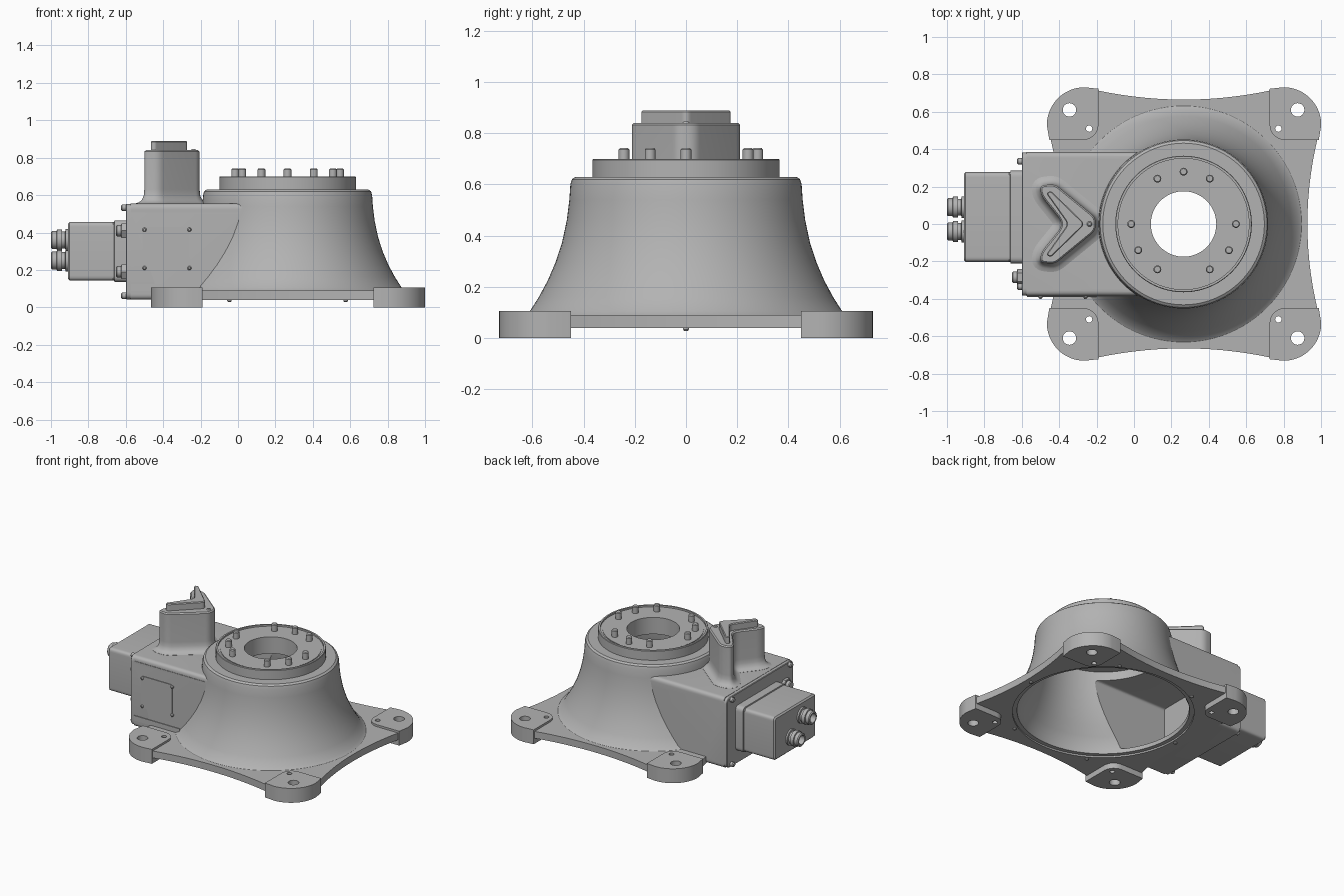
import bpy, bmesh, math
from mathutils import Vector

cube = bpy.data.objects.get("Cube")
if cube:
    bpy.data.objects.remove(cube, do_unlink=True)


def material(name, value):
    m = bpy.data.materials.new(name)
    m.use_nodes = True
    color = (value, value, value, 1)
    m.diffuse_color = color
    m.node_tree.nodes["Principled BSDF"].inputs["Base Color"].default_value = color
    return m


GREY = material("cast grey", 0.45)
AXIS = Vector((0.265, 0))


def circle(center, r, n=24):
    return [Vector((center[0] + r * math.cos(math.tau * i / n),
                    center[1] + r * math.sin(math.tau * i / n))) for i in range(n)]


def rounded(points, radius, n=6):
    """Round every corner of a polygon."""
    pts, out = [Vector(p) for p in points], []
    for i, p in enumerate(pts):
        a, b = pts[i - 1] - p, pts[(i + 1) % len(pts)] - p
        s = p + a.normalized() * min(radius, a.length * 0.45)
        e = p + b.normalized() * min(radius, b.length * 0.45)
        for k in range(n + 1):
            t = k / n
            out.append(s * (1 - t) ** 2 + p * 2 * t * (1 - t) + e * t * t)
    return out


def rect(u0, u1, v0, v1, radius):
    return rounded([(u0, v0), (u1, v0), (u1, v1), (u0, v1)], radius)


def offset(outline, d):
    """Grow a counter-clockwise outline by d."""
    out = []
    for i, p in enumerate(outline):
        a = (p - outline[i - 1]).normalized()
        b = (outline[(i + 1) % len(outline)] - p).normalized()
        na, nb = Vector((a.y, -a.x)), Vector((b.y, -b.x))
        out.append(p + (na + nb) * (d / max(1 + na.dot(nb), 0.3)))
    return out


def loft(name, outline, levels, axis="Z", ring=False, angle=32):
    """Stack an outline through (height, growth) levels along an axis."""
    bm = bmesh.new()
    rows = []
    for w, d in levels:
        pts = offset(outline, d)
        order = {"Z": lambda p: (p.x, p.y, w), "X": lambda p: (w, p.x, p.y),
                 "Y": lambda p: (p.x, w, p.y)}[axis]
        rows.append([bm.verts.new(order(p)) for p in pts])
    pairs = list(zip(rows, rows[1:]))
    if ring:
        pairs.append((rows[-1], rows[0]))
    else:
        bm.faces.new(rows[0])
        bm.faces.new(rows[-1])
    n = len(outline)
    for a, b in pairs:
        for i in range(n):
            j = (i + 1) % n
            bm.faces.new((a[i], a[j], b[j], b[i]))
    bmesh.ops.recalc_face_normals(bm, faces=bm.faces)
    me = bpy.data.meshes.new(name)
    bm.to_mesh(me)
    bm.free()
    me.materials.append(GREY)
    ob = bpy.data.objects.new(name, me)
    bpy.context.collection.objects.link(ob)
    smooth(ob, angle)
    return ob


def smooth(ob, angle):
    bpy.ops.object.select_all(action="DESELECT")
    ob.select_set(True)
    bpy.context.view_layer.objects.active = ob
    bpy.ops.object.shade_smooth_by_angle(angle=math.radians(angle))


def lathe(name, profile, ring=False, r=0.4, n=96):
    return loft(name, circle(AXIS, r, n), [(z, rad - r) for rad, z in profile], ring=ring)


def combine(ob, others, operation):
    for other in others:
        mod = ob.modifiers.new(operation, "BOOLEAN")
        mod.operation, mod.solver, mod.object = operation, "EXACT", other
        bpy.context.view_layer.objects.active = ob
        bpy.ops.object.modifier_apply(modifier=mod.name)
        bpy.data.objects.remove(other, do_unlink=True)


def bolt(name, center, r, low, high, axis="Z"):
    t = 0.006 if high > low else -0.006
    return loft(name, circle(center, r, 20), [(low, 0), (high - t, 0), (high, -0.005)], axis)


# Base plate: four lobes joined by shallow concave edges
def arc(cx, cy, start, r=0.2, n=12):
    return [Vector((cx + r * math.cos(start + math.pi / 2 * k / n),
                    cy + r * math.sin(start + math.pi / 2 * k / n))) for k in range(n + 1)]


def sag(a, b, depth, n=16):
    a, b = Vector(a), Vector(b)
    inward = Vector((a.y - b.y, b.x - a.x)).normalized()
    return [a.lerp(b, k / n) + inward * depth * 4 * (k / n) * (1 - k / n) for k in range(1, n)]


lobes = [arc(0.8, 0.53, 0), arc(-0.265, 0.53, math.pi / 2),
         arc(-0.265, -0.53, math.pi), arc(0.8, -0.53, math.pi * 1.5)]
plate = []
for i, lobe in enumerate(lobes):
    nxt = lobes[(i + 1) % 4]
    plate += lobe + sag(lobe[-1], nxt[0], 0.065 if i % 2 == 0 else 0.073)
body = loft("base_body", plate, [(0.04, 0), (0.09, 0)])

# Flared bell, side box and feet, merged into one casting
bell = [(0.64, 0.06), (0.632, 0.09), (0.61, 0.105), (0.575, 0.16), (0.54, 0.225), (0.51, 0.295),
        (0.484, 0.375), (0.466, 0.46), (0.456, 0.54), (0.452, 0.6), (0.446, 0.62), (0.432, 0.63)]
box_side = rounded([(-0.385, 0.041), (0.385, 0.041), (0.385, 0.555), (-0.385, 0.555)], 0.03)
parts = [lathe("bell", bell), loft("box", box_side, [(-0.575, 0), (0.1, 0)], "X")]
for sx, cx in ((-1, -0.265), (1, 0.8)):
    for sy in (-1, 1):
        foot = arc(0, 0, 0, 0.201) + [Vector((-0.075, 0.193))]
        foot += [Vector((0.005 - 0.08 * math.cos(t * math.pi / 12),
                         0 - 0.08 * math.sin(t * math.pi / 12))) for t in range(7)]
        foot += [Vector((0.188, -0.08))]
        foot = [Vector((cx + sx * p.x, sy * (0.53 + p.y))) for p in foot]
        if sx * sy < 0:
            foot.reverse()
        parts.append(loft("foot", foot, [(0, 0), (0.105, 0)]))
combine(body, parts, "UNION")

# Hollow inside, box cavity and mounting holes
hollow = [(0.6, -0.1), (0.6, 0.052), (0.57, 0.052), (0.565, 0.1), (0.535, 0.16), (0.5, 0.225),
          (0.47, 0.295), (0.444, 0.375), (0.426, 0.46), (0.414, 0.585), (0.18, 0.585), (0.18, 0.8)]
cutters = [lathe("hollow", hollow),
           loft("cavity", rect(-0.355, 0.355, 0.08, 0.525, 0.02), [(-0.56, 0), (0.2, 0)], "X")]
for sy in (-1, 1):
    for x, y, r in ((-0.345, 0.61, 0.036), (0.875, 0.61, 0.036),
                    (-0.24, 0.51, 0.017), (0.772, 0.51, 0.017)):
        cutters.append(loft("hole", circle((x, sy * y), r), [(-0.1, 0), (0.3, 0)]))
combine(body, cutters, "DIFFERENCE")
smooth(body, 30)

# Output ring with its bolts
lathe("output_ring", [(0.175, 0.57), (0.175, 0.692), (0.335, 0.692), (0.335, 0.688), (0.35, 0.688),
                      (0.35, 0.7), (0.362, 0.7), (0.365, 0.696), (0.365, 0.62), (0.3, 0.57)], ring=True)
for deg in (0, 60, 90, 120, 180, 210, 240, 300, 330):
    a = math.radians(deg)
    bolt("ring_bolt", AXIS + Vector((math.cos(a), math.sin(a))) * 0.28, 0.021, 0.68, 0.742)
for deg in range(0, 360, 60):
    a = math.radians(deg)
    bolt("underside_bolt", AXIS + Vector((math.cos(a), math.sin(a))) * 0.622, 0.012, 0.045, 0.028)

# V-shaped tower with a filleted foot and a smaller V cap
def chevron(half, radius):
    mirrored = [(x, -y) for x, y in reversed(half)]
    return rounded(mirrored + half, radius)


tower = chevron([(-0.205, 0.035), (-0.425, 0.215), (-0.505, 0.205), (-0.495, 0.15), (-0.39, 0.02)], 0.03)
loft("tower", tower, [(0.53, 0.045), (0.556, 0.045), (0.562, 0.027), (0.575, 0.012), (0.6, 0.002),
                      (0.63, 0), (0.832, 0), (0.84, -0.008)], angle=40)
cap = chevron([(-0.272, 0.01), (-0.445, 0.178), (-0.47, 0.165), (-0.36, 0.01)], 0.015)
loft("tower_cap", cap, [(0.835, 0), (0.884, 0), (0.89, -0.005)])
bolt("tower_pin", (-0.238, 0), 0.014, 0.835, 0.846)

# Rear cover with corner screws
loft("rear_cover", rect(-0.383, 0.383, 0.042, 0.553, 0.04), [(-0.57, 0), (-0.596, 0), (-0.6, -0.004)], "X")
for y in (-0.335, 0.335):
    for z in (0.062, 0.533):
        bolt("cover_screw", (y, z), 0.017, -0.595, -0.625, "X")

# Motor housing, flange screws and two round connectors
housing = rect(-0.21, 0.285, 0.135, 0.465, 0.035)
loft("motor_housing", housing, [(-0.59, 0), (-0.66, 0), (-0.662, -0.008), (-0.9, -0.008), (-0.91, -0.018)], "X")
for y in (-0.185, 0.262):
    for z in (0.16, 0.44):
        bolt("housing_screw", (y, z), 0.016, -0.655, -0.672, "X")
for y, z in ((0.09, 0.25), (-0.04, 0.36)):
    loft("connector", circle((y, z), 0.05, 32),
         [(-0.9, 0.008), (-0.922, 0.008), (-0.924, -0.005), (-0.94, -0.005), (-0.942, 0.006), (-0.968, 0.006),
          (-0.97, -0.002), (-0.994, -0.002), (-1, -0.008), (-1, -0.018), (-0.96, -0.018)], "X")

# Cable glands beside the housing
for z in (0.19, 0.41):
    loft("gland", circle((-0.285, z), 0.045, 6), [(-0.59, 0), (-0.622, 0), (-0.625, -0.004)], "X")
    bolt("gland_tip", (-0.285, z), 0.03, -0.62, -0.652, "X")

# Access panel on the front side, framed by thin raised strips
loft("access_panel", rect(-0.51, -0.26, 0.2, 0.43, 0.02), [(-0.38, 0), (-0.39, 0)], "Y")
for x in (-0.5, -0.26):
    for z in (0.21, 0.415):
        bolt("panel_screw", (x, z), 0.011, -0.385, -0.4, "Y")
loft("panel_sill", rect(-0.572, -0.2, 0.088, 0.125, 0.004), [(-0.38, 0), (-0.39, 0)], "Y")
loft("panel_brow", rect(-0.572, 0.0, 0.508, 0.522, 0.003), [(-0.38, 0), (-0.388, 0)], "Y")
